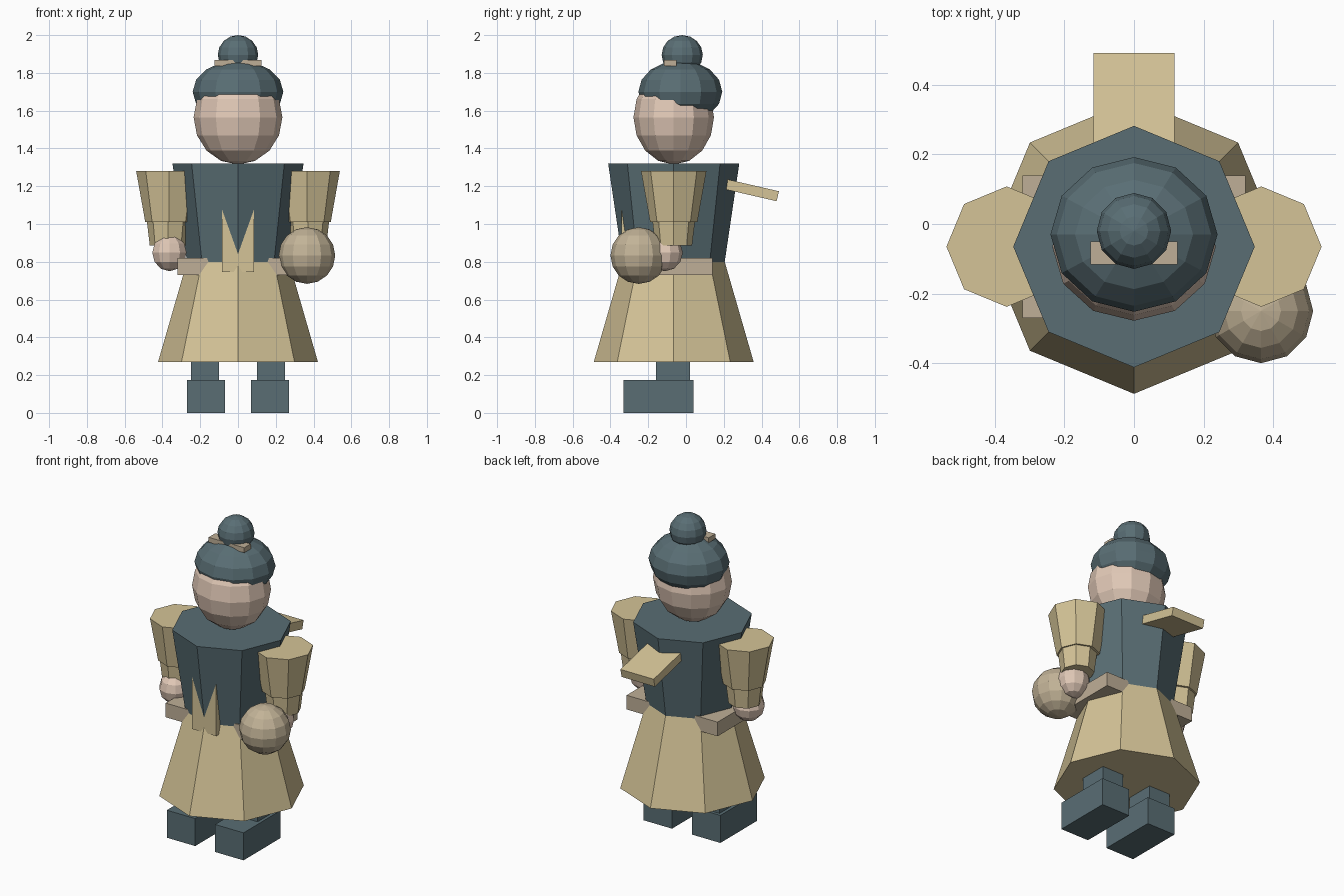
import bpy, bmesh, math
from mathutils import Matrix, Vector

if "Cube" in bpy.data.objects:
    bpy.data.objects.remove(bpy.data.objects["Cube"])


def material(name, rgb):
    m = bpy.data.materials.new(name)
    m.diffuse_color = (*rgb, 1)
    m.use_nodes = True
    m.node_tree.nodes["Principled BSDF"].inputs["Base Color"].default_value = m.diffuse_color
    return m


TEAL = material("teal_cloth", (0.10, 0.155, 0.175))
TAN = material("tan_cloth", (0.66, 0.55, 0.31))
SKIN = material("skin", (0.75, 0.58, 0.47))
TRIM = material("trim", (0.52, 0.43, 0.31))
BALL = material("ball_tan", (0.54, 0.45, 0.31))


def finish(name, bm, mat):
    mesh = bpy.data.meshes.new(name)
    bm.to_mesh(mesh)
    bm.free()
    mesh.materials.append(mat)
    ob = bpy.data.objects.new(name, mesh)
    bpy.context.collection.objects.link(ob)
    return ob


def box(name, x, y, z, mat):
    """Box from (min, max) ranges."""
    bm = bmesh.new()
    size = [r[1] - r[0] for r in (x, y, z)]
    mid = Vector([(r[0] + r[1]) / 2 for r in (x, y, z)])
    bmesh.ops.create_cube(bm, size=1, matrix=Matrix.Translation(mid) @ Matrix.Diagonal((*size, 1)))
    return finish(name, bm, mat)


def taper(name, x, y, z0, z1, r0, r1, mat):
    """Eight-sided tapered tube, closed at both ends."""
    bm = bmesh.new()
    bmesh.ops.create_cone(bm, cap_ends=True, segments=8, radius1=r0, radius2=r1, depth=z1 - z0,
                          matrix=Matrix.Translation((x, y, (z0 + z1) / 2)))
    return finish(name, bm, mat)


def ball(name, centre, radii, mat, seg=12, rings=8):
    bm = bmesh.new()
    bmesh.ops.create_uvsphere(bm, u_segments=seg, v_segments=rings, radius=1,
                              matrix=Matrix.Translation(centre) @ Matrix.Diagonal((*radii, 1)))
    return finish(name, bm, mat)


CY = -0.065  # depth of the body axis

# Robe: flared skirt and bodice
taper("skirt", 0, CY, 0.27, 0.80, 0.423, 0.27, TAN)
taper("bodice", 0, CY, 0.80, 1.32, 0.27, 0.347, TEAL)

# Belt, front panel and tilted back bow
box("belt", (-0.32, 0.32), (-0.27, 0.14), (0.73, 0.82), TRIM)
box("front_panel", (-0.085, 0.085), (-0.341, -0.28), (0.745, 1.13), TAN)
bow = box("back_bow", (-0.117, 0.117), (-0.2, 0.2), (-0.027, 0.027), TAN)
bow.location = (0, 0.291, 1.192)
bow.rotation_euler.x = -math.radians(13)

# Paired limbs
for side, s in (("right", -1), ("left", 1)):
    box(side + "_shoe", sorted((s * 0.07, s * 0.27)), (-0.33, 0.04), (0, 0.175), TEAL)
    box(side + "_leg", sorted((s * 0.10, s * 0.25)), (-0.16, 0.02), (0.175, 0.36), TEAL)
    taper(side + "_sleeve", s * 0.366, CY, 1.01, 1.28, 0.125, 0.173, TAN)
    taper(side + "_cuff", s * 0.37, CY, 0.885, 1.01, 0.097, 0.112, TAN)
    ball(side + "_hand", (s * 0.363, -0.112, 0.848), (0.095, 0.095, 0.098), SKIN, 10, 6)

# Ball held in one hand
ball("held_ball", (0.365, -0.25, 0.833), (0.15, 0.15, 0.15), BALL)

# Head, hair cap, bun and hair ornament
ball("head", (0, CY, 1.565), (0.235, 0.213, 0.25), SKIN)
ball("hair", (0, -0.03, 1.70), (0.24, 0.222, 0.166), TEAL)
ball("hair_bun", (0, -0.02, 1.895), (0.107, 0.109, 0.105), TEAL)
box("hair_ornament", (-0.125, 0.125), (-0.116, -0.05), (1.836, 1.868), TRIM)
